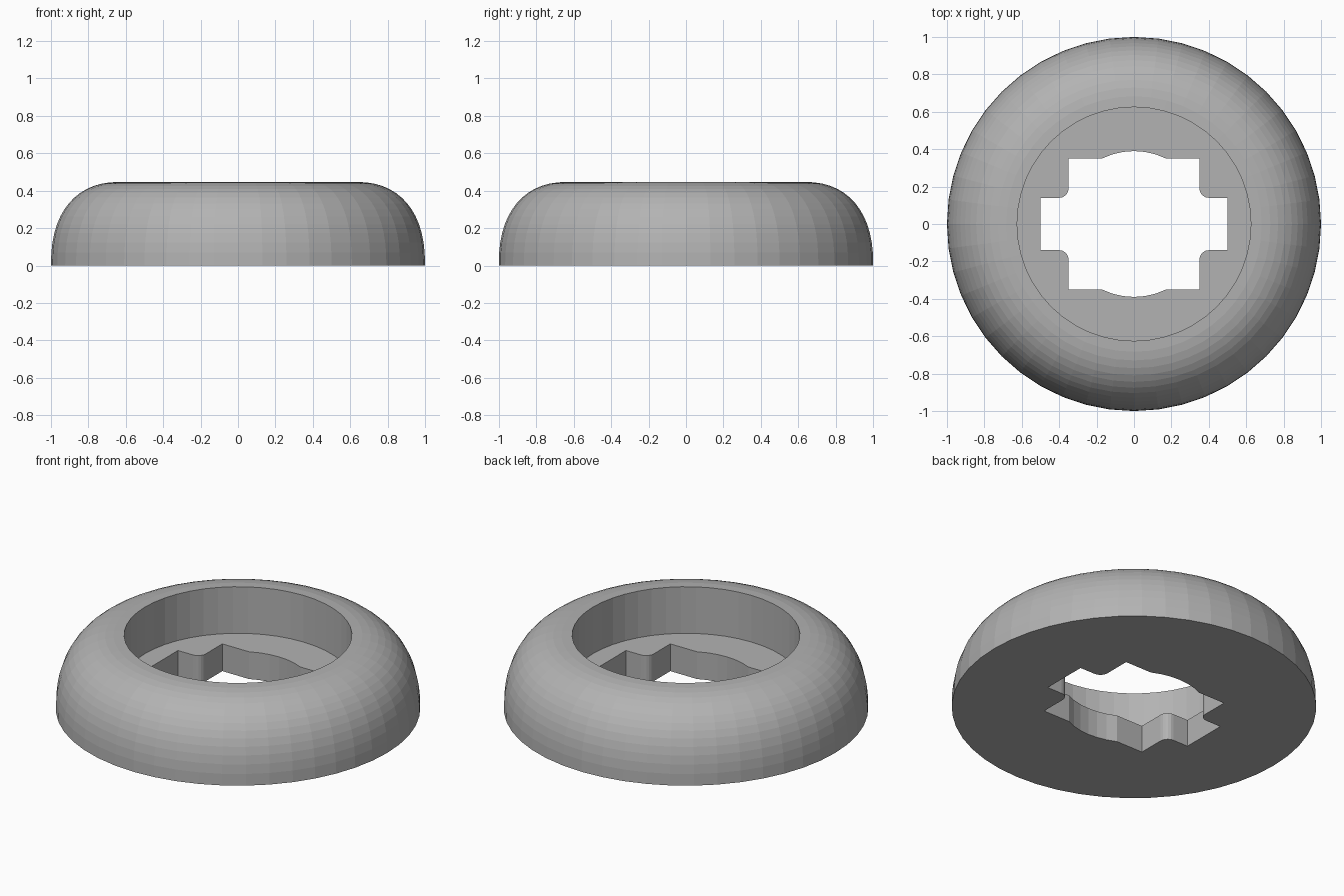
import bpy, bmesh
from math import sin, cos, pi, asin

if "Cube" in bpy.data.objects:
    bpy.data.objects.remove(bpy.data.objects["Cube"])

SEGMENTS, HEIGHT, FLOOR, BORE = 48, 0.447, 0.165, 0.625
bm = bmesh.new()


def add_loop(points, z):
    verts = [bm.verts.new((x, y, z)) for x, y in points]
    edges = [bm.edges.new((v, verts[(i + 1) % len(verts)])) for i, v in enumerate(verts)]
    return verts, edges


def circle(radius):
    return [(radius * cos(2 * pi * i / SEGMENTS), radius * sin(2 * pi * i / SEGMENTS))
            for i in range(SEGMENTS)]


def bridge(a, b):
    n = len(a)
    for i in range(n):
        j = (i + 1) % n
        bm.faces.new((a[i], a[j], b[j], b[i]))


def slot_outline():
    # one quadrant: side arm, rounded inner corner, square corner, bulged edge
    r = 0.05
    quad = [(0.5, 0.14)]
    for i in range(6):
        a = -pi / 2 - i * pi / 10
        quad.append((0.35 + r + r * cos(a), 0.14 + r + r * sin(a)))
    quad.append((0.35, 0.35))
    start = asin(0.35 / 0.39)
    for i in range(3):
        a = start + (pi / 2 - start) * i / 3
        quad.append((0.39 * cos(a), 0.39 * sin(a)))
    half = quad + [(0, 0.39)] + [(-x, y) for x, y in reversed(quad)]
    return half + [(-x, -y) for x, y in half]


# Domed outer shell, full rounded profile from the base up to the rim
steps = 14
power = 2 / 2.35
rings = []
for i in range(steps + 1):
    a = pi / 2 * i / steps
    c, s = max(cos(a), 0) ** power if i < steps else 0, sin(a) ** power
    rings.append(add_loop(circle(BORE + (1 - BORE) * c), HEIGHT * s))
for lower, upper in zip(rings, rings[1:]):
    bridge(lower[0], upper[0])

# Round recess wall
floor_ring = add_loop(circle(BORE), FLOOR)
bridge(rings[-1][0], floor_ring[0])

# Keyed slot through the floor
outline = slot_outline()
slot_top, slot_base = add_loop(outline, FLOOR), add_loop(outline, 0)
bridge(slot_top[0], slot_base[0])

# Recess floor and underside, each with the slot left open
for ring, slot in ((floor_ring, slot_top), (rings[0], slot_base)):
    bmesh.ops.triangle_fill(bm, edges=ring[1] + slot[1], use_beauty=True)

bmesh.ops.recalc_face_normals(bm, faces=bm.faces)

mesh = bpy.data.meshes.new("domed_ring")
bm.to_mesh(mesh)
bm.free()
ring_object = bpy.data.objects.new("domed_ring", mesh)
bpy.context.collection.objects.link(ring_object)

# Mid-grey finish
grey = bpy.data.materials.new("mid_grey")
grey.diffuse_color = (0.45, 0.45, 0.45, 1)
grey.use_nodes = True
grey.node_tree.nodes["Principled BSDF"].inputs["Base Color"].default_value = grey.diffuse_color
mesh.materials.append(grey)
